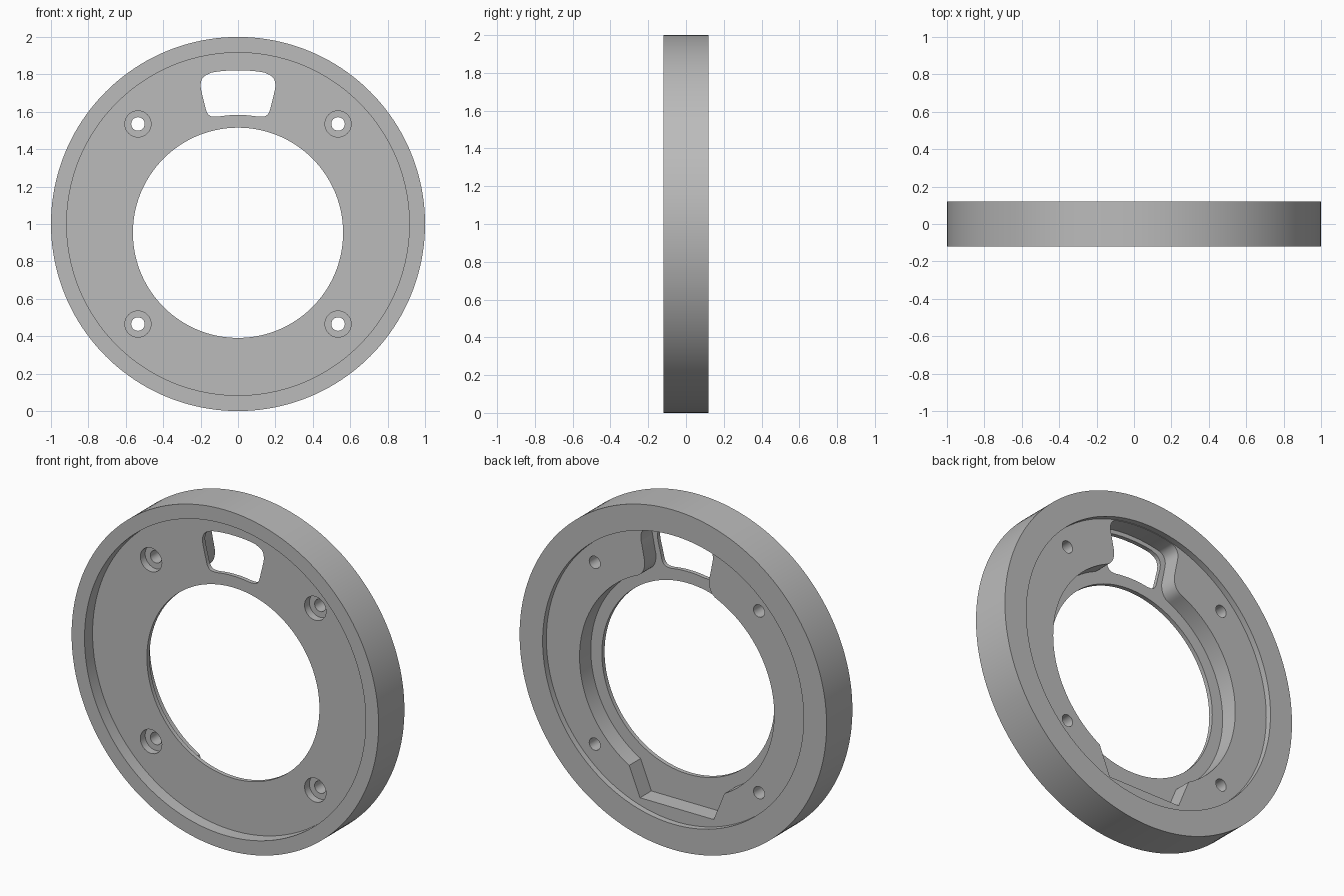
import bpy, bmesh, math
from mathutils import Vector

if "Cube" in bpy.data.objects:
    bpy.data.objects.remove(bpy.data.objects["Cube"], do_unlink=True)

CENTRE_Z = 1.0
HOLE_Z = -0.047          # bore sits slightly below the ring centre
FRONT, BACK = -0.12, 0.12
PLATE_FRONT, PLATE_BACK, POCKET_FLOOR = -0.045, 0.085, -0.02

grey = bpy.data.materials.new("plain grey")
grey.use_nodes = True
grey.diffuse_color = (0.5, 0.5, 0.5, 1)
grey.node_tree.nodes["Principled BSDF"].inputs["Base Color"].default_value = (0.5, 0.5, 0.5, 1)


def arc(radius, start, end, steps, x=0, z=0):
    """Points on an arc, angles in degrees, end included."""
    angles = [math.radians(start + (end - start) * i / steps) for i in range(steps + 1)]
    return [Vector((x + radius * math.cos(a), z + radius * math.sin(a))) for a in angles]


def circle(radius, steps=128, x=0, z=0):
    return arc(radius, 0, 360, steps, x, z)[:-1]


def corner(before, tip, after, steps=8):
    """Soft corner between two points."""
    a, b, c = Vector(before), Vector(tip), Vector(after)
    ts = [i / steps for i in range(steps + 1)]
    return [a * (1 - t) ** 2 + b * 2 * t * (1 - t) + c * t * t for t in ts]


def mirrored(half):
    """Close a right-hand outline, listed bottom to top, with its mirror image."""
    return half + [Vector((-p.x, p.y)) for p in reversed(half)]


def prism(name, outline, y0, y1):
    """Outline in the upright plane, extruded from y0 to y1."""
    bm = bmesh.new()
    face = bm.faces.new([bm.verts.new((p.x, y0, p.y + CENTRE_Z)) for p in outline])
    new = bmesh.ops.extrude_face_region(bm, geom=[face])["geom"]
    bmesh.ops.translate(bm, vec=(0, y1 - y0, 0),
                        verts=[g for g in new if isinstance(g, bmesh.types.BMVert)])
    bmesh.ops.recalc_face_normals(bm, faces=bm.faces)
    mesh = bpy.data.meshes.new(name)
    bm.to_mesh(mesh)
    bm.free()
    mesh.materials.append(grey)
    obj = bpy.data.objects.new(name, mesh)
    bpy.context.collection.objects.link(obj)
    return obj


# Pocket behind the bore: bottom notch, round middle, channel up to the rim
pocket_half = [Vector((0.24, -0.772)), Vector((0.31, -0.6))]
pocket_half += arc(0.634, -59, 64, 48, z=HOLE_Z)
pocket_half += corner((0.262, 0.53), (0.205, 0.555), (0.21, 0.63))
pocket_half += corner((0.232, 0.74), (0.245, 0.8), (0.2, 0.823))
pocket_half += arc(0.847, 77, 88, 6)

# Window above the bore
window_half = arc(0.63, 88, 80, 4, z=HOLE_Z)
window_half += corner((0.125, 0.574), (0.165, 0.57), (0.175, 0.625))
window_half += corner((0.197, 0.715), (0.212, 0.788), (0.152, 0.804))
window_half += arc(0.822, 80, 88, 4)

body = prism("mounting_ring", circle(1.0, 160), FRONT, BACK)

cutters = [
    prism("front_recess_cutter", circle(0.916, 160), FRONT - 0.1, PLATE_FRONT),
    prism("back_recess_cutter", circle(0.85, 160), PLATE_BACK, BACK + 0.1),
    prism("pocket_cutter", mirrored(pocket_half), POCKET_FLOOR, BACK - 0.01),
    prism("bore_cutter", circle(0.562, z=HOLE_Z), FRONT - 0.1, BACK + 0.1),
    prism("window_cutter", mirrored(window_half), FRONT - 0.1, BACK - 0.02),
]

# Four counterbored screw holes
for sx in (-1, 1):
    for sz in (-1, 1):
        x, z = sx * 0.535, sz * 0.535
        cutters.append(prism("counterbore_cutter", circle(0.07, 40, x, z), FRONT, 0.0))
        cutters.append(prism("screw_cutter", circle(0.036, 32, x, z), FRONT, BACK))

# Cut every opening, then remove the helpers
bpy.ops.object.select_all(action='DESELECT')
bpy.context.view_layer.objects.active = body
body.select_set(True)
for cutter in cutters:
    cutter.hide_render = True
    cut = body.modifiers.new("cut", 'BOOLEAN')
    cut.operation = 'DIFFERENCE'
    cut.solver = 'EXACT'
    cut.object = cutter
    bpy.ops.object.modifier_apply(modifier=cut.name)
    bpy.data.objects.remove(cutter, do_unlink=True)

bpy.ops.object.shade_smooth_by_angle(angle=math.radians(30))
